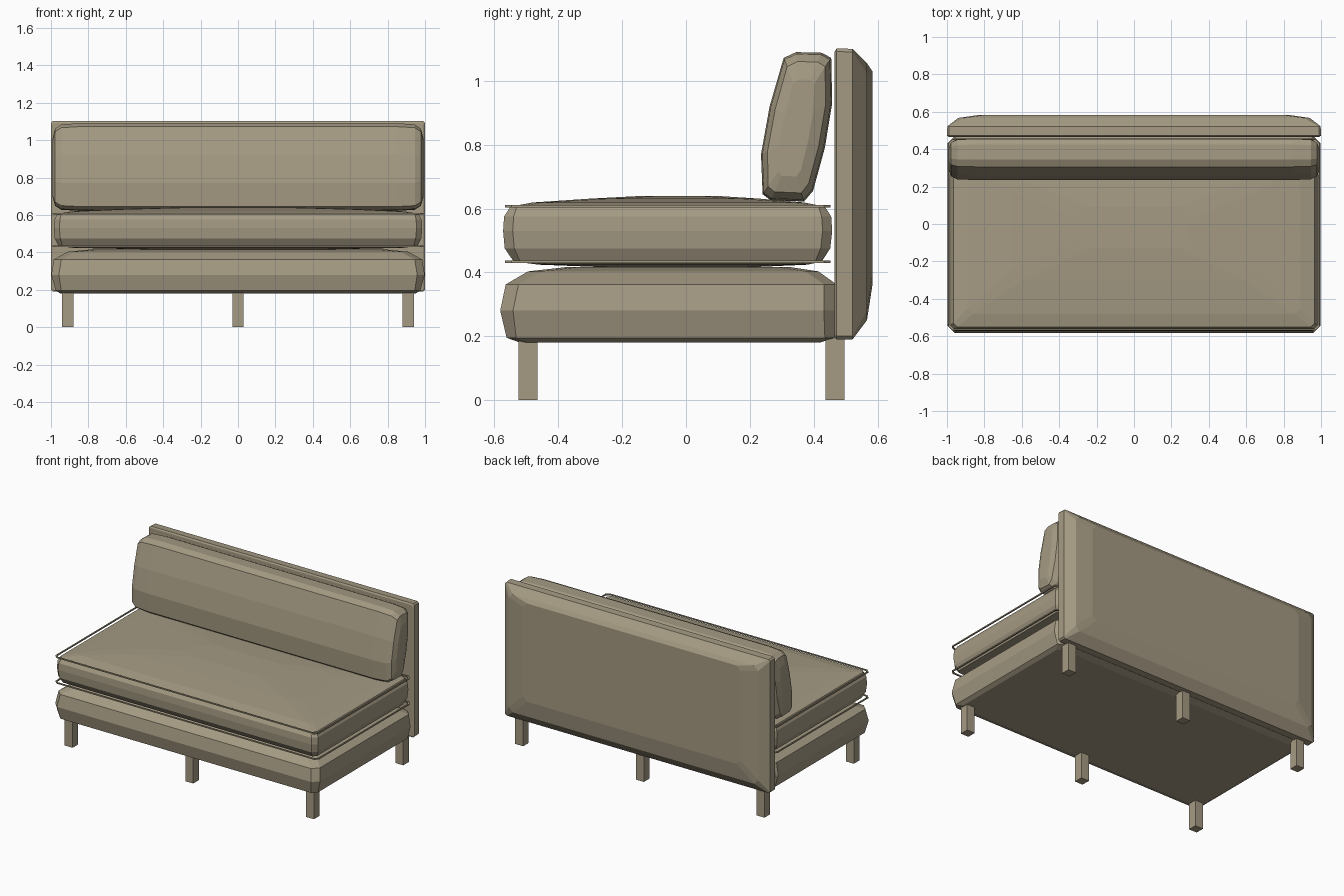
import bpy, bmesh, math
from mathutils import Vector

if "Cube" in bpy.data.objects:
    bpy.data.objects.remove(bpy.data.objects["Cube"])

fabric = bpy.data.materials.new("taupe fabric")
fabric.diffuse_color = (0.375, 0.325, 0.228, 1)
fabric.use_nodes = True
fabric.node_tree.nodes["Principled BSDF"].inputs["Base Color"].default_value = fabric.diffuse_color


def finish(name, bm):
    bmesh.ops.recalc_face_normals(bm, faces=bm.faces)
    me = bpy.data.meshes.new(name)
    bm.to_mesh(me)
    bm.free()
    me.materials.append(fabric)
    ob = bpy.data.objects.new(name, me)
    bpy.context.collection.objects.link(ob)
    return ob


def loft(name, rings):
    """Skin a list of equal-length closed rings and cap both ends."""
    bm = bmesh.new()
    vr = [[bm.verts.new(p) for p in r] for r in rings]
    n = len(vr[0])
    for a, b in zip(vr, vr[1:]):
        for i in range(n):
            j = (i + 1) % n
            bm.faces.new((a[i], a[j], b[j], b[i]))
    bm.faces.new(vr[0])
    bm.faces.new(vr[-1])
    return finish(name, bm)


def octagon(hx, lo, hi, c):
    """Rectangle with cut corners: half width hx, depth range lo..hi, cut c."""
    return [(-hx + c, lo), (hx - c, lo), (hx, lo + c), (hx, hi - c),
            (hx - c, hi), (-hx + c, hi), (-hx, hi - c), (-hx, lo + c)]


def slab(name, levels):
    """Upholstered slab from (z, half width, front y, back y, corner cut)."""
    loft(name, [[(x, y, z) for x, y in octagon(hx, lo, hi, c)]
                for z, hx, lo, hi, c in levels])


def piping(name, z, hx, lo, hi, r=0.004):
    """Thin square welt running around a cushion edge."""
    sections = []
    for d, dz in ((r, -r), (r, r), (-r, r), (-r, -r)):
        sections.append([(x, y, z + dz) for x, y in octagon(hx + d, lo - d, hi + d, 0.02)])
    bm = bmesh.new()
    vr = [[bm.verts.new(p) for p in s] for s in sections]
    for k in range(4):
        a, b = vr[k], vr[(k + 1) % 4]
        for i in range(8):
            j = (i + 1) % 8
            bm.faces.new((a[i], a[j], b[j], b[i]))
    finish(name, bm)


# Base frame
slab("base", [
    (0.180, 0.950, -0.520, 0.420, 0.03),
    (0.195, 0.975, -0.562, 0.465, 0.03),
    (0.280, 0.998, -0.582, 0.472, 0.04),
    (0.362, 0.985, -0.565, 0.472, 0.04),
    (0.403, 0.910, -0.495, 0.415, 0.04),
    (0.416, 0.780, -0.380, 0.330, 0.04),
])

# Seat cushion with a softly domed top and bottom
slab("seat_cushion", [
    (0.416, 0.500, -0.250, 0.200, 0.05),
    (0.424, 0.880, -0.460, 0.380, 0.04),
    (0.434, 0.960, -0.540, 0.425, 0.02),
    (0.475, 0.980, -0.568, 0.452, 0.03),
    (0.530, 0.985, -0.573, 0.458, 0.03),
    (0.575, 0.982, -0.570, 0.455, 0.03),
    (0.606, 0.965, -0.550, 0.435, 0.02),
    (0.619, 0.890, -0.480, 0.370, 0.03),
    (0.631, 0.650, -0.300, 0.230, 0.06),
    (0.640, 0.300, -0.130, 0.090, 0.06),
])
piping("seat_piping_top", 0.607, 0.988, -0.563, 0.448)
piping("seat_piping_bottom", 0.433, 0.988, -0.563, 0.448)

# Backrest panel, lofted from front to back: y, half width, bottom, top, cut
loft("backrest", [[(x, y, z) for x, z in octagon(hx, lo, hi, c)] for y, hx, lo, hi, c in [
    (0.466, 0.990, 0.197, 1.092, 0.01),
    (0.472, 1.000, 0.190, 1.102, 0.01),
    (0.522, 0.998, 0.190, 1.100, 0.01),
    (0.567, 0.940, 0.250, 1.055, 0.03),
    (0.584, 0.820, 0.360, 1.030, 0.03),
]])

# Leaning back cushion, side profile swept across the width
profile = [(0.265, 0.626), (0.370, 0.622), (0.398, 0.655), (0.435, 0.790),
           (0.458, 0.930), (0.455, 1.072), (0.425, 1.088), (0.345, 1.090),
           (0.306, 1.072), (0.262, 0.920), (0.235, 0.770), (0.240, 0.645)]
half = [(0.85, 1.0, 1.0), (0.945, 0.96, 0.975), (0.978, 0.80, 0.88), (0.992, 0.45, 0.65)]
stations = [(-x, sy, sz) for x, sy, sz in reversed(half)] + half


def cushion_ring(x, sy, sz):
    ring = []
    for y, z in profile:
        mid = 0.345 + (z - 0.855) * 0.2   # leaning centre line
        z2 = 0.845 + (z - 0.845) * sz
        mid2 = 0.345 + (z2 - 0.855) * 0.2
        ring.append((x, mid2 + (y - mid) * sy, z2))
    return ring


loft("back_cushion", [cushion_ring(*s) for s in stations])

# Six square legs
for row, y in (("front", -0.495), ("back", 0.467)):
    for side, x in (("left", -0.91), ("middle", 0.0), ("right", 0.91)):
        bm = bmesh.new()
        bmesh.ops.create_cube(bm, size=1)
        bmesh.ops.scale(bm, vec=(0.06, 0.06, 0.20), verts=bm.verts)
        bmesh.ops.translate(bm, vec=(x, y, 0.10), verts=bm.verts)
        finish(f"{row}_{side}_leg", bm)
